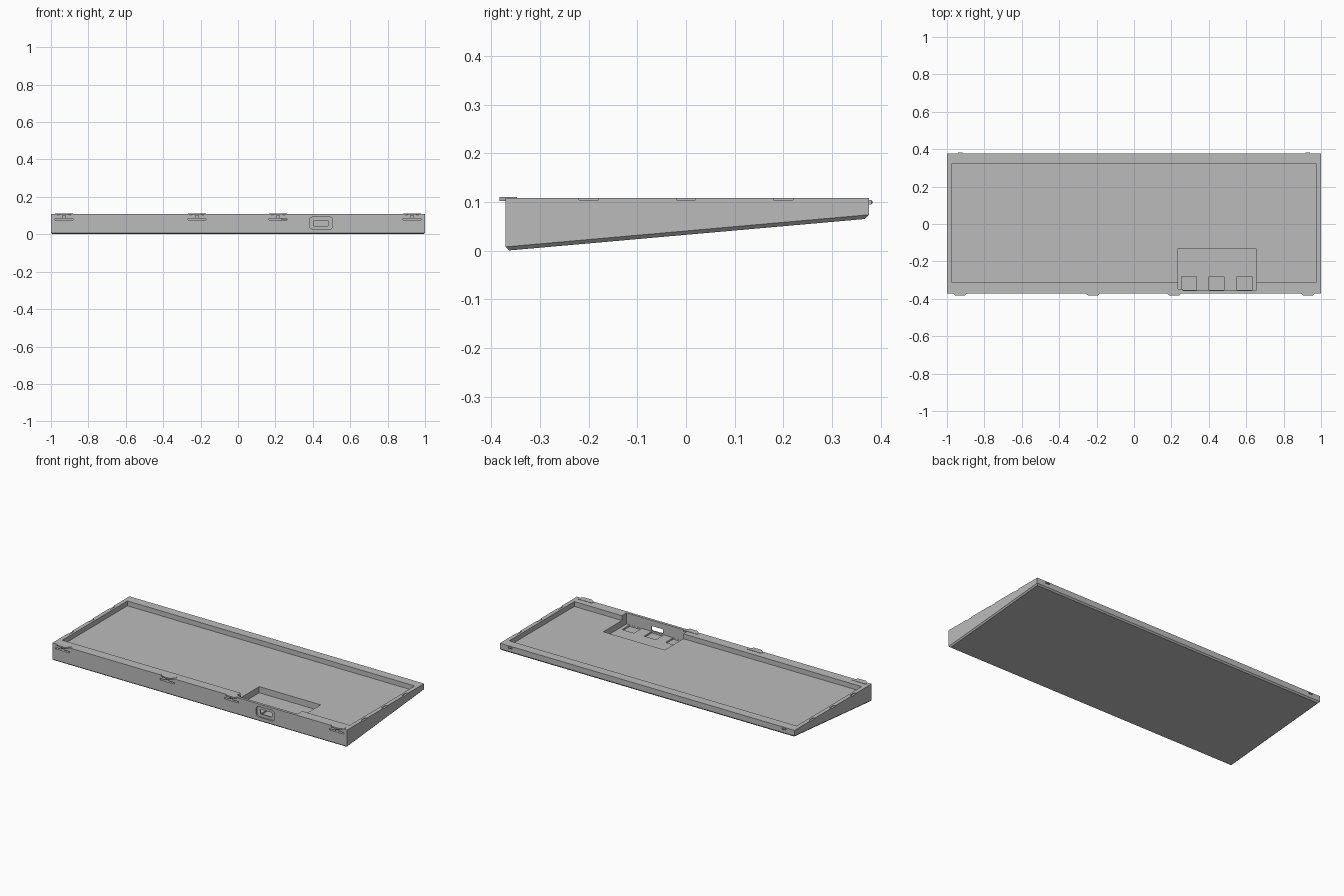
import bpy
import bmesh

if "Cube" in bpy.data.objects:
    bpy.data.objects.remove(bpy.data.objects["Cube"], do_unlink=True)

grey = bpy.data.materials.new("light grey plastic")
grey.use_nodes = True
grey.diffuse_color = (0.5, 0.5, 0.5, 1)
grey.node_tree.nodes["Principled BSDF"].inputs["Base Color"].default_value = (0.5, 0.5, 0.5, 1)


def prism(name, points, axis, lo, hi):
    """Extrude a 2D outline along an axis (0 = x, 1 = y, 2 = z)."""
    bm = bmesh.new()

    def place(p, d):
        co = list(p)
        co.insert(axis, d)
        return bm.verts.new(co)

    a = [place(p, lo) for p in points]
    b = [place(p, hi) for p in points]
    bm.faces.new(a)
    bm.faces.new(b[::-1])
    for i in range(len(a)):
        j = (i + 1) % len(a)
        bm.faces.new((a[i], b[i], b[j], a[j]))
    bmesh.ops.recalc_face_normals(bm, faces=bm.faces)
    mesh = bpy.data.meshes.new(name)
    bm.to_mesh(mesh)
    bm.free()
    mesh.materials.append(grey)
    obj = bpy.data.objects.new(name, mesh)
    bpy.context.collection.objects.link(obj)
    return obj


def box(name, x0, x1, y0, y1, z0, z1):
    return prism(name, [(x0, y0), (x1, y0), (x1, y1), (x0, y1)], 2, z0, z1)


def bevel_edges(obj, test, width, segments=1):
    bm = bmesh.new()
    bm.from_mesh(obj.data)
    edges = [e for e in bm.edges if test(e)]
    bmesh.ops.bevel(bm, geom=edges, offset=width, segments=segments,
                    profile=0.5, affect='EDGES')
    bm.to_mesh(obj.data)
    bm.free()


def cut(target, cutter):
    cutter.hide_render = True
    mod = target.modifiers.new("cut", 'BOOLEAN')
    mod.operation = 'DIFFERENCE'
    mod.solver = 'EXACT'
    mod.object = cutter
    bpy.context.view_layer.objects.active = target
    bpy.ops.object.modifier_apply(modifier=mod.name)
    bpy.data.objects.remove(cutter, do_unlink=True)


def along_y(e):
    d = e.verts[0].co - e.verts[1].co
    return abs(d.y) > 0.9 * d.length


# Wedge-shaped tray body with a chamfer around its underside
FRONT, BACK, TOP = -0.371, 0.376, 0.108
tray = prism("tray_body", [(FRONT, 0), (BACK, 0.066), (BACK, TOP), (FRONT, TOP)], 0, -1, 1)
bevel_edges(tray, lambda e: all(v.co.z < 0.08 for v in e.verts), 0.008)

# Main pocket and the deeper connector bay
cut(tray, box("pocket_cutter", -0.975, 0.975, -0.31, 0.32, 0.078, 0.2))
cut(tray, box("bay_cutter", 0.235, 0.652, -0.355, -0.13, 0.04, 0.2))
for x in (0.295, 0.44, 0.59):
    cut(tray, box("bay_pit_cutter", x - 0.04, x + 0.04, -0.354, -0.28, 0.031, 0.06))

# Port: rounded outer recess and a through opening
for name, x0, x1, z0, z1, y1, r in (
        ("port_recess_cutter", 0.383, 0.505, 0.028, 0.092, -0.362, 0.015),
        ("port_opening_cutter", 0.405, 0.483, 0.045, 0.073, -0.34, 0.005)):
    port = box(name, x0, x1, -0.4, y1, z0, z1)
    bevel_edges(port, along_y, r, 3)
    cut(tray, port)

# Front latches: a slot and slit in the wall, with a tab on the rim
for x in (-0.93, -0.22, 0.215, 0.93):
    cut(tray, box("latch_slot_cutter", x - 0.048, x + 0.048, -0.4, -0.347, 0.077, 0.085))
    cut(tray, box("latch_slit_cutter", x - 0.008, x + 0.008, -0.4, -0.362, 0.08, 0.101))
    prism("front_latch", [(x - 0.048, -0.347), (x - 0.048, -0.362), (x - 0.025, -0.383),
                          (x + 0.025, -0.383), (x + 0.048, -0.362), (x + 0.048, -0.347)],
          2, 0.102, 0.11)

# Shallow notches in both side rims, and the small rear pegs
for side in (-1, 1):
    for y in (-0.2, 0, 0.2):
        x0, x1 = sorted((side * 0.988, side * 1.1))
        cut(tray, box("rim_notch_cutter", x0, x1, y - 0.02, y + 0.02, 0.104, 0.2))
    x = side * 0.93
    peg = box("rear_peg", x - 0.012, x + 0.012, BACK - 0.004, 0.383, 0.095, 0.104)
    bevel_edges(peg, lambda e: all(v.co.y > 0.38 for v in e.verts), 0.002)
